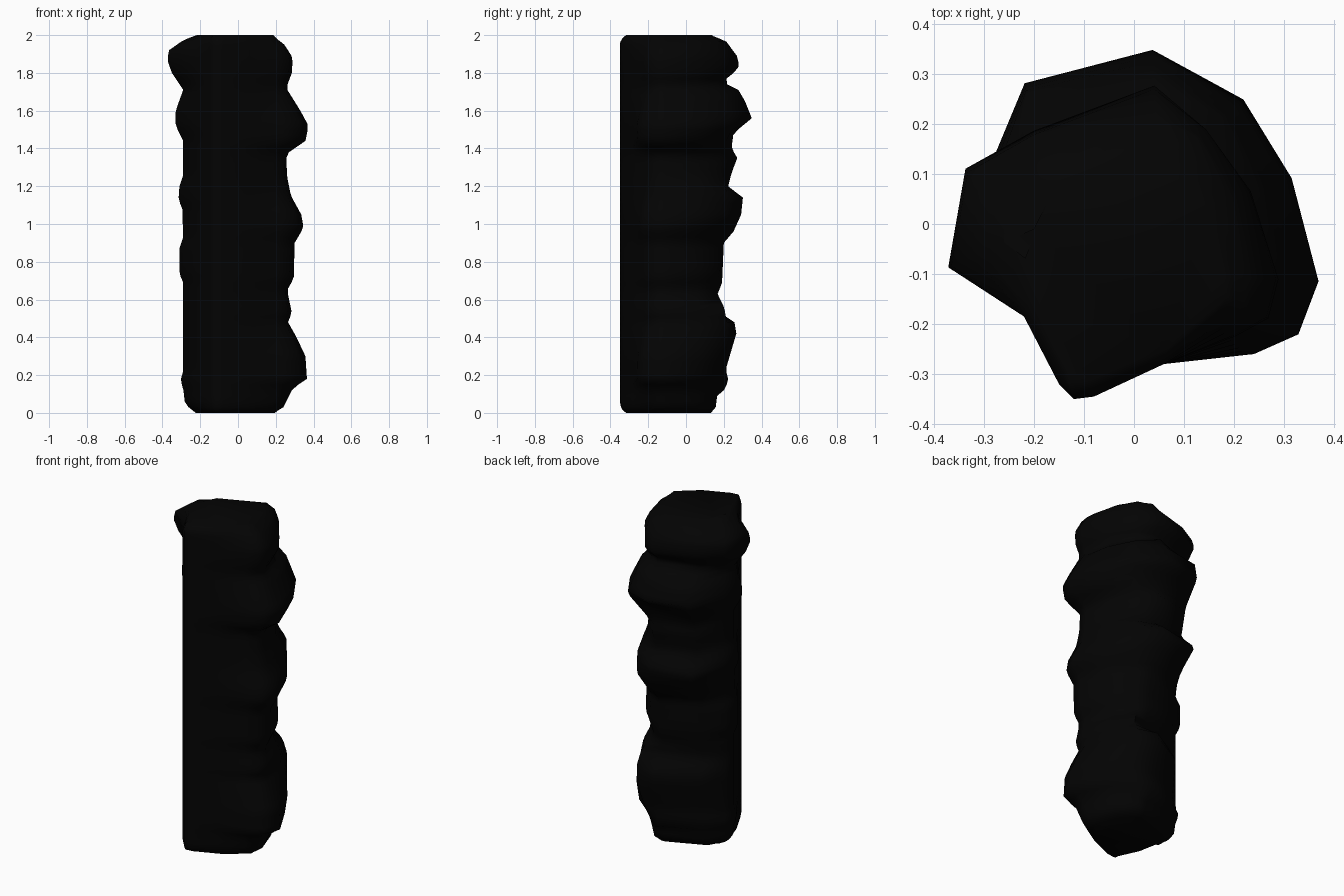
import bpy, bmesh
from mathutils import Vector

# Side profiles: (height, bulge outward from the base prism)
front = [(0, -.035), (.015, -.015), (.04, 0), (1.96, 0), (1.985, -.015), (2, -.035)]
left = [(0, -.08), (.04, -.01), (.13, 0), (.17, .015), (.22, 0), (.7, 0), (.73, .02), (.88, .02),
        (.92, 0), (1.08, .005), (1.13, .025), (1.2, .02), (1.26, 0), (1.44, 0), (1.52, .04),
        (1.6, .04), (1.71, 0), (1.8, .06), (1.87, .085), (1.92, .075), (1.98, -.01), (2, -.09)]
right = [(0, -.09), (.03, -.04), (.13, .01), (.18, .085), (.3, .077), (.4, .03), (.48, -.015),
         (.53, .005), (.65, -.02), (.71, .015), (.9, .02), (.98, .067), (1.05, .055), (1.15, 0),
         (1.25, -.02), (1.37, -.025), (1.44, .077), (1.52, .093), (1.6, .05), (1.72, -.025),
         (1.8, .005), (1.88, .01), (1.95, -.035), (2, -.1)]
back = [(0, -.06), (.04, -.035), (.09, -.03), (.12, .01), (.17, .035), (.23, .02), (.42, .075),
        (.48, .065), (.54, -.025), (.64, -.03), (.67, 0), (.9, .01), (.96, .06), (1.05, .1),
        (1.15, .11), (1.19, .03), (1.27, .05), (1.35, .08), (1.4, .05), (1.48, .06), (1.56, .155),
        (1.65, .12), (1.72, .08), (1.75, 0), (1.82, .085), (1.88, .085), (1.97, .02), (2, -.06)]
back_right = [(0, -.06), (.03, -.02), (.13, 0), (.27, .05), (.36, .075), (.47, .075), (.56, .05),
              (.65, -.02), (.75, .01), (.9, -.005), (1.03, .075), (1.18, .07), (1.25, .025),
              (1.36, .007), (1.52, .127), (1.68, .07), (1.73, -.015), (1.79, .03), (1.9, .03),
              (1.97, .005), (2, -.05)]
back_left = [(0, -.025), (.04, .01), (.2, .02), (.45, .035), (.56, 0), (.65, .02), (.9, .025),
             (1.0, .06), (1.12, .12), (1.22, .06), (1.4, .08), (1.55, .13), (1.65, .12),
             (1.74, .04), (1.82, .07), (1.92, .065), (2, -.02)]


def sample(profile, z):
    for (z0, v0), (z1, v1) in zip(profile, profile[1:]):
        if z <= z1:
            return v0 + (v1 - v0) * (z - z0) / (z1 - z0)
    return profile[-1][1]


# Base cross-section: x, y, push direction, profiles averaged
section = [
    (-.12, -.35, .3, -.95, [front]), (-.08, -.345, .2, -.95, [front]), (.06, -.28, -.2, -.9, [front]),
    (.2, -.22, .45, -.45, [right]), (.262, -.185, .75, -.4, [right]), (.28, -.11, 1, -.05, [right]),
    (.215, .06, .95, .3, [right, back_right]), (.12, .17, .8, .64, [back_right]),
    (.045, .19, -.05, 1.02, [back]), (-.18, .075, -.3, 1.6, [back_left]),
    (-.28, .025, -.7, 1.05, [left]), (-.29, -.05, -1, -.45, [left]),
    (-.22, -.185, -.9, -.4, [front]), (-.15, -.32, -.5, -.8, [front])]

# Stacked rings, denser at the rounded ends
heights = [0, .015] + [.03 * i for i in range(1, 66)] + [1.965, 1.985, 2]
bm = bmesh.new()
rings = []
for z in heights:
    ring = []
    for x, y, dx, dy, profiles in section:
        d = sum(sample(p, z) for p in profiles) / len(profiles)
        ring.append(bm.verts.new(Vector((x + dx * d, y + dy * d, z))))
    rings.append(ring)
n = len(section)
for a, b in zip(rings, rings[1:]):
    for i in range(n):
        j = (i + 1) % n
        bm.faces.new((a[i], a[j], b[j], b[i]))
bm.faces.new(rings[0][::-1])
bm.faces.new(rings[-1])
bmesh.ops.triangulate(bm, faces=[f for f in bm.faces if len(f.verts) > 4])
bmesh.ops.recalc_face_normals(bm, faces=bm.faces)

mesh = bpy.data.meshes.new("rock_pillar")
bm.to_mesh(mesh)
bm.free()
pillar = bpy.data.objects.new("rock_pillar", mesh)
bpy.context.collection.objects.link(pillar)

# Near-black stone
stone = bpy.data.materials.new("black_stone")
stone.diffuse_color = (.001, .001, .001, 1)
mesh.materials.append(stone)

bpy.context.view_layer.objects.active = pillar
pillar.select_set(True)
bpy.ops.object.shade_smooth_by_angle(angle=1.2)
